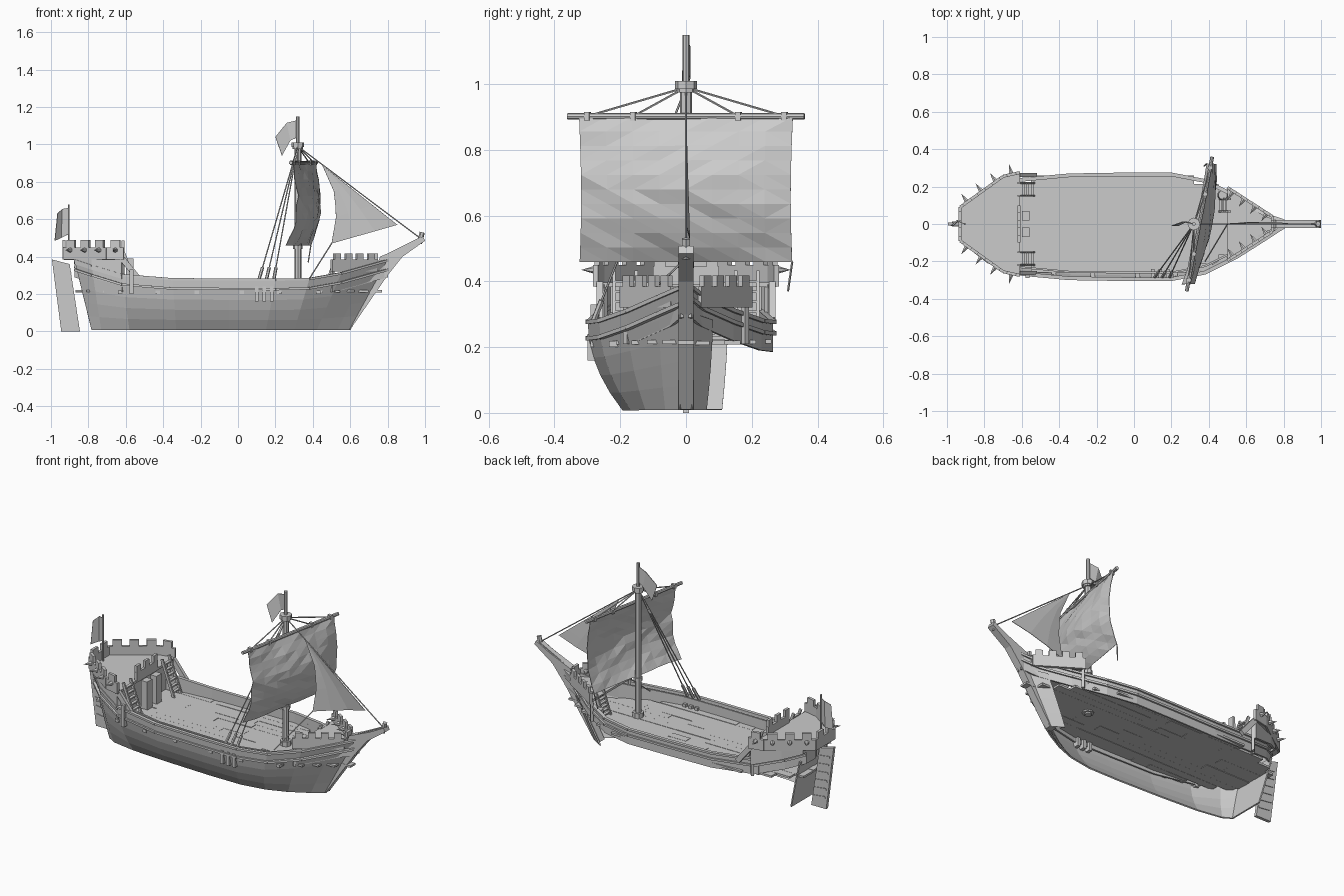
import bpy, bmesh, math, random
from mathutils import Vector, Matrix

if "Cube" in bpy.data.objects:
    bpy.data.objects.remove(bpy.data.objects["Cube"])
random.seed(4)

grey = bpy.data.materials.new("plain_grey")
grey.use_nodes = True
COLOUR = (0.6, 0.6, 0.6, 1)
grey.diffuse_color = COLOUR
grey.node_tree.nodes["Principled BSDF"].inputs["Base Color"].default_value = COLOUR


def finish(name, bm, solid=0.0, offset=0.0):
    mesh = bpy.data.meshes.new(name)
    bm.to_mesh(mesh)
    bm.free()
    ob = bpy.data.objects.new(name, mesh)
    bpy.context.collection.objects.link(ob)
    mesh.materials.append(grey)
    if solid:
        mod = ob.modifiers.new("thickness", 'SOLIDIFY')
        mod.thickness, mod.offset = solid, offset
    return ob


def beam(bm, a, b, width, height):
    """Box from a to b, with its height kept as upright as possible."""
    a, b = Vector(a), Vector(b)
    d = (b - a).normalized()
    side = Vector((0, 0, 1)).cross(d)
    side = side.normalized() if side.length > 0.01 else Vector((0, 1, 0))
    up = d.cross(side)
    rot = Matrix((d, side, up)).transposed().to_4x4()
    size = Matrix.Diagonal(((b - a).length, width, height, 1))
    bmesh.ops.create_cube(bm, size=1, matrix=Matrix.Translation((a + b) / 2) @ rot @ size)


def rod(bm, a, b, r, r2=None, sides=6):
    a, b = Vector(a), Vector(b)
    rot = (b - a).to_track_quat('Z', 'Y').to_matrix().to_4x4()
    bmesh.ops.create_cone(bm, cap_ends=True, segments=sides, radius1=r, radius2=r if r2 is None else r2,
                          depth=(b - a).length, matrix=Matrix.Translation((a + b) / 2) @ rot)


def grid(bm, rows, skip=lambda j: False):
    vs = [[bm.verts.new(p) for p in row] for row in rows]
    for r, s in zip(vs, vs[1:]):
        for j in range(len(r) - 1):
            if not skip(j):
                bm.faces.new((r[j], r[j + 1], s[j + 1], s[j]))
    bmesh.ops.delete(bm, geom=[v for v in bm.verts if not v.link_faces], context='VERTS')


def prism(name, outline, to3d, depth):
    bm = bmesh.new()
    bm.faces.new([bm.verts.new(to3d(*p)) for p in outline])
    return finish(name, bm, depth)


def table(pairs, x):
    for (x0, y0), (x1, y1) in zip(pairs, pairs[1:]):
        if x <= x1:
            return y0 + (y1 - y0) * max(0, (x - x0) / (x1 - x0))
    return pairs[-1][1]


# Hull lines: half plans at the rail and at the waterline, and the sheer curve
RAIL = [(-.87, 0), (-.87, .13), (-.78, .2), (-.62, .265), (-.35, .29), (-.05, .295),
        (.2, .295), (.38, .26), (.55, .175), (.7, .08), (.8, .015)]
BASE = [(-.78, 0), (-.78, .11), (-.73, .14), (-.58, .165), (-.33, .18), (-.05, .19),
        (.15, .19), (.3, .165), (.42, .12), (.53, .06), (.6, .015)]
SHEER = [(-.87, .38), (-.75, .34), (-.6, .295), (-.5, .28), (.35, .275), (.55, .31), (.8, .38)]
DECK = .215


def sheer(x):
    return table(SHEER, x)


def hull_row(t, side):
    row = []
    for (xt, yt), (xb, yb) in zip(RAIL, BASE):
        k = 1 - (1 - t) ** 2
        row.append((xb + (xt - xb) * t, side * (yb + (yt - yb) * k), .01 + (sheer(xt) - .01) * t))
    return row


# Hull planking: full right-hand shell, only the end returns on the other side
for side, name in ((-1, "hull_shell"), (1, "hull_end_returns")):
    bm = bmesh.new()
    levels = [i / 5 for i in range(6)] if side < 0 else [i / 5 for i in range(5)]
    grid(bm, [hull_row(t, side) for t in levels],
         (lambda j: False) if side < 0 else (lambda j: 0 < j < len(RAIL) - 2))
    finish(name, bm, .008)

# Inner bulwark lining on both sides
for side, name in ((-1, "right_lining"), (1, "left_lining")):
    bm = bmesh.new()
    plan = [(x, side * max(.012, y - .035)) for x, y in RAIL]
    grid(bm, [[(x, y, sheer(x) - drop) for x, y in plan] for drop in (.09, 0)])
    finish(name, bm, .01)

# Rails and wales following the sheer
bm = bmesh.new()
for side, inset, drops in ((-1, 0, (0, .05)), (1, .03, (0, .035))):
    for drop in drops:
        pts = [(x, side * max(.015, y - inset), sheer(x) - drop) for x, y in RAIL[1:]]
        for a, b in zip(pts, pts[1:]):
            beam(bm, a, b, .02, .012)
finish("rails_and_wales", bm)

# Deck planks cut to the plan of the hull
bm = bmesh.new()
rows = 11
w = .52 / rows
half = [(y, x) for x, y in RAIL[:6]]
fore = [(-y, x) for x, y in RAIL[5:]]
for i in range(rows):
    y = -.26 + (i + .5) * w
    edge = abs(y) + .035
    x0, x1 = table(half, edge), table(fore, -edge)
    cuts = [x0] + sorted(random.uniform(x0 + .1, x1 - .1) for _ in range(3)) + [x1]
    for a, b in zip(cuts, cuts[1:]):
        z = DECK + random.uniform(-.002, .002)
        beam(bm, (a, y, z), (b, y, z), w, .012)
finish("deck_planks", bm)

# Stem and beak
prism("stem", [(.56, .01), (.6, .01), (.8, .3), (.88, .4), (1, .485), (.99, .508), (.9, .46), (.76, .4), (.7, .25)],
      lambda x, z: (x, 0, z), .045)
bm = bmesh.new()
beam(bm, (.77, 0, .385), (.98, 0, .49), .03, .03)
rod(bm, (.97, 0, .47), (.985, 0, .53), .014)
finish("beak_beam", bm)

# Rudder with straps
prism("rudder", [(-.995, .385), (-.945, 0), (-.845, 0), (-.9, .36)], lambda x, z: (x, 0, z), .018)
bm = bmesh.new()
for i in range(6):
    z = .07 + i * .05
    x = -.93 - z * .13
    beam(bm, (x, 0, z), (x + .08, 0, z - .01), .026, .012)
finish("rudder_straps", bm)

# Gun ports and chain plates on the shell
bm = bmesh.new()
for x in (-.63, -.43, -.22, .02, .22, .43):
    y = -table(RAIL, x)
    beam(bm, (x - .012, y + .018, .21), (x + .012, y + .018, .21), .035, .018)
for x in (.09, .13, .17):
    beam(bm, (x, -.27, .2), (x + .02, -.27, .2), .06, .08)
beam(bm, (-.58, -.275, .265), (-.56, -.275, .265), .03, .13)
finish("ports_and_chain_plates", bm)


def battlement(name, plan, z0, z1, z2, spike_z, counts):
    """Crenellated wall along a plan, with outward spikes on its sides."""
    bm, spikes = bmesh.new(), bmesh.new()
    for (a, b), n in zip(zip(plan, plan[1:]), counts):
        a, b = Vector((*a, 0)), Vector((*b, 0))
        d = b - a
        out = Vector((d.y, -d.x, 0)).normalized()
        up = Vector((0, 0, 1))
        beam(bm, a + up * (z0 + z1) / 2, b + up * (z0 + z1) / 2, .016, z1 - z0)
        for i in range(n):
            m = up * (z1 + z2) / 2
            beam(bm, a + d * (i + .22) / n + m, a + d * (i + .78) / n + m, .016, z2 - z1)
            if abs(d.x) > .01:
                p = a + d * (i + .5) / n + up * spike_z
                rod(spikes, p, p + out * .055, .016, 0)
    finish(name, bm)
    finish(name + "_spikes", spikes)


def mirrored(half):
    return half + [(x, -y) for x, y in reversed(half)]


# Stern castle (walls run from the left side round the stern)
aft = mirrored([(-.61, .275), (-.7, .255), (-.93, .09)])
battlement("stern_castle_wall", [(x, y) for x, y in aft], .385, .45, .488, .435, (1, 3, 2, 3, 1))
prism("stern_castle_floor", aft, lambda x, y: (x, y, .39), .014)
bm = bmesh.new()
beam(bm, (-.615, -.1, .42), (-.615, .1, .42), .016, .05)
for y in (-.08, 0, .08):
    beam(bm, (-.615, y - .018, .465), (-.615, y + .018, .465), .016, .04)
beam(bm, (-.64, -.23, .3), (-.64, .23, .3), .012, .18)
for s in (-1, 1):
    rod(bm, (-.62, s * .25, .21), (-.62, s * .25, .39), .012, sides=4)
    beam(bm, (-.62, s * .262, .39), (-.53, s * .262, .28), .02, .03)
    beam(bm, (-.6, s * .045, .3), (-.56, s * .045, .3), .05, .18)
finish("stern_castle_front", bm)
for s, name in ((-1, "right_quarter_panel"), (1, "left_quarter_panel")):
    bm = bmesh.new()
    quarter = [(x, s * y) for x, y in RAIL[:4]]
    grid(bm, [[(x, y, sheer(x) - .02) for x, y in quarter], [(x, y, .385) for x, y in quarter]])
    finish(name, bm, .012)

# Fore castle
bow = mirrored([(.5, .195), (.74, .04)])
battlement("fore_castle_wall", list(reversed([(x, y) for x, y in mirrored([(.5, -.195), (.74, -.04)])]))[::-1][::-1],
           .32, .385, .418, .37, (4, 1, 4))
prism("fore_castle_floor", bow, lambda x, y: (x, y, .335), .014)
bm = bmesh.new()
for s in (-1, 1):
    rod(bm, (.505, s * .18, .21), (.505, s * .18, .33), .011, sides=4)
finish("fore_castle_posts", bm)

# Ladders
bm = bmesh.new()
for y, foot, head, top in ((-.185, -.535, -.615, .43), (.185, -.535, -.615, .43), (.1, .46, .51, .36)):
    for s in (-.034, .034):
        beam(bm, (foot, y + s, DECK), (head, y + s, top), .01, .016)
    for i in range(1, 7):
        p = Vector((foot, y, DECK)).lerp(Vector((head, y, top)), i / 7)
        beam(bm, p - Vector((0, .034, 0)), p + Vector((0, .034, 0)), .018, .008)
finish("ladders", bm)

# Barrel
bm = bmesh.new()
rod(bm, (.475, .155, DECK), (.475, .155, DECK + .035), .024, .03, 10)
rod(bm, (.475, .155, DECK + .035), (.475, .155, DECK + .07), .03, .024, 10)
finish("barrel", bm)

# Mast, top and yard
MX = .32
bm = bmesh.new()
for z0, z1, r in ((.19, 1, .019), (.2, .25, .032), (.44, .46, .025), (.975, .985, .028), (.985, 1.01, .034), (1, 1.15, .01)):
    rod(bm, (MX, 0, z0), (MX, 0, z1), r, sides=8)
finish("mast", bm)


def on_yard(y):
    return Vector((.35 + .19 * y, y, .902))


bm = bmesh.new()
rod(bm, on_yard(-.36), on_yard(.36), .01, sides=8)
for y in (-.3, -.16, .16, .3):
    beam(bm, on_yard(y - .008), on_yard(y + .008), .026, .026)
finish("yard", bm)

# Square sail, bellied and creased
bm = bmesh.new()
sail = []
for i in range(11):
    v = i / 10
    belly = math.sin(math.pi * v * .9)
    sail.append([(on_yard(.325 * u).x + belly * (.04 + .035 * (1 - u * u)) - .04 * v * v
                  + random.uniform(-.006, .006), .325 * u * (1 - .02 * belly), .9 - .44 * v)
                 for u in [j / 4 - 1 for j in range(9)]])
grid(bm, sail)
bmesh.ops.triangulate(bm, faces=bm.faces)
finish("square_sail", bm, .003)

# Jib sail
bm = bmesh.new()
luff, leech = (.45, .89, .85, .57), [(0, .45), (.35, .515), (.65, .525), (1, .5)]
rows = []
for i in range(7):
    v = i / 6
    xa, za = table(leech, v), .89 - .42 * v
    xb, zb = .452 + .4 * v, .888 - .318 * v
    rows.append([(xa + (xb - xa) * u, .012 * math.sin(math.pi * u) * v, za + (zb - za) * u) for u in (0, .33, .66, 1)])
grid(bm, rows)
finish("jib_sail", bm, .003)

# Standing and running rigging
bm = bmesh.new()
head = Vector((MX, 0, .99))
ropes = [(head, (.985, 0, .49)), ((.5, 0, .47), (.38, -.2, .28)), (sail[-1][-1], (.375, .31, .37))]
ropes += [(head, on_yard(y)) for y in (-.3, -.16, .16, .3)]
ropes += [(head, (x, -.285, .27)) for x in (.11, .15, .19)]
for a, b in ropes:
    rod(bm, a, b, .0035, sides=5)
for x in (.11, .15, .19):
    foot = Vector((x, -.285, .27))
    rod(bm, foot, foot.lerp(head, .1), .009)
finish("rigging", bm)

# Flags
bm = bmesh.new()
rod(bm, (-.905, 0, .4), (-.905, 0, .68), .006)
finish("stern_flagpole", bm)
for name, rows in (("stern_flag", [[(-.908, 0, .66), (-.94, .015, .655), (-.965, -.01, .63)],
                                   [(-.908, 0, .52), (-.945, .02, .5), (-.98, -.01, .485)]]),
                   ("mast_pennant", [[(MX, 0, 1.13), (.26, .012, 1.115), (.2, -.01, 1.04)],
                                     [(MX, 0, 1.04), (.28, .012, 1.02), (.235, -.01, .94)]])):
    bm = bmesh.new()
    grid(bm, rows)
    finish(name, bm, .004)
